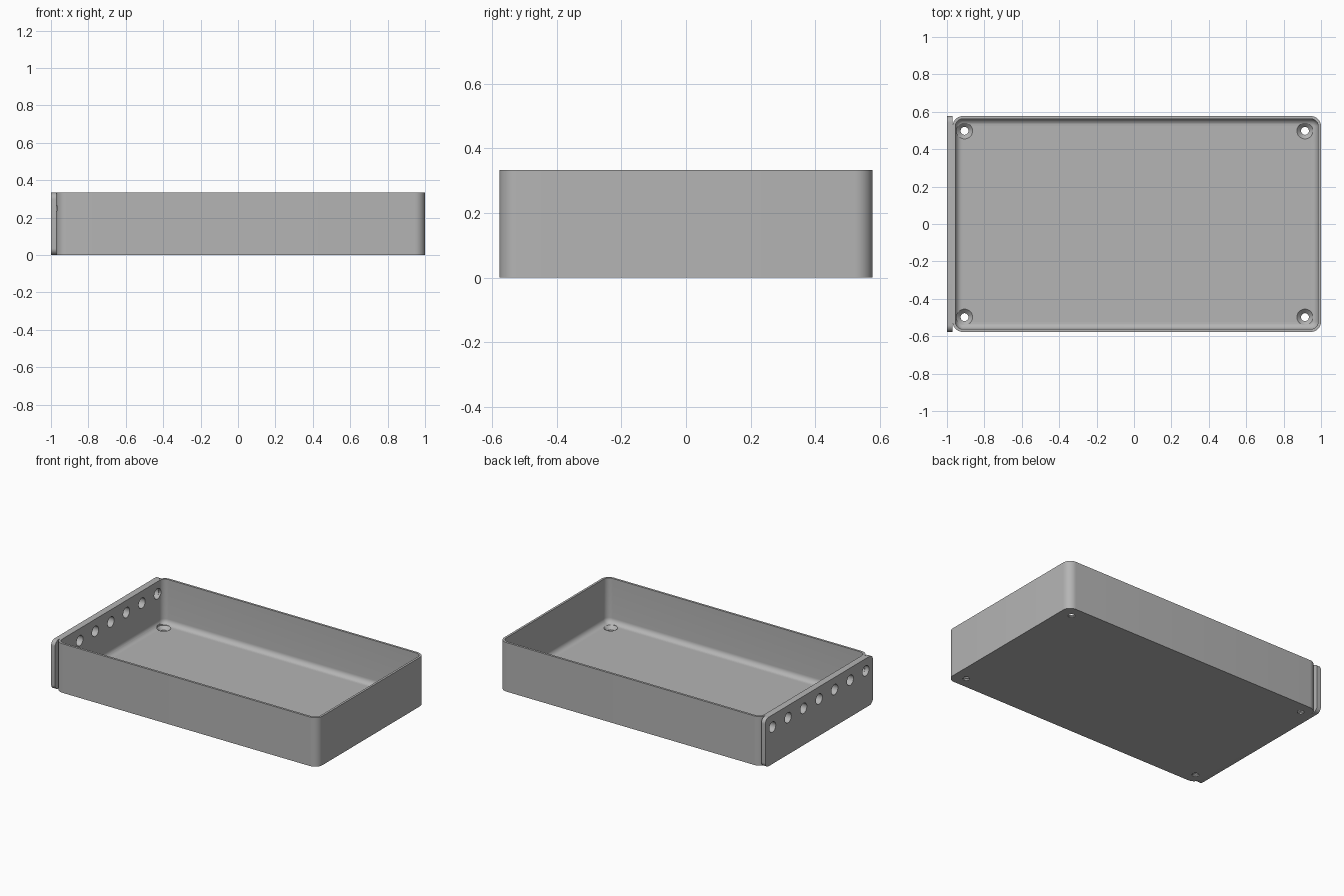
import bpy, bmesh, math
from mathutils import Matrix, Vector

if "Cube" in bpy.data.objects:
    bpy.data.objects.remove(bpy.data.objects["Cube"])

HEIGHT, HALF_Y = 0.333, 0.577
LEFT, RIGHT, PLATE_X = -0.97, 1.0, -1.0
WALL, FLOOR, FILLET, CORNER = 0.015, 0.03, 0.035, 0.055

grey = bpy.data.materials.new("grey plastic")
grey.use_nodes = True
colour = (0.46, 0.46, 0.46, 1)
grey.diffuse_color = colour
grey.node_tree.nodes["Principled BSDF"].inputs["Base Color"].default_value = colour


def rounded_rect(x0, x1, y0, y1, r, z, steps=10):
    """Loop of points round a rectangle with rounded corners."""
    corners = [(x1 - r, y1 - r), (x0 + r, y1 - r), (x0 + r, y0 + r), (x1 - r, y0 + r)]
    pts = []
    for quarter, (cx, cy) in enumerate(corners):
        for i in range(steps + 1):
            a = math.pi / 2 * (quarter + i / steps)
            pts.append(Vector((cx + r * math.cos(a), cy + r * math.sin(a), z)))
    return pts


def circle(r, z, n=32):
    return [Vector((r * math.cos(2 * math.pi * i / n), r * math.sin(2 * math.pi * i / n), z))
            for i in range(n)]


def loft(name, loops, matrix=Matrix()):
    """Closed solid through a stack of loops, capped at both ends."""
    bm = bmesh.new()
    rings = [[bm.verts.new(matrix @ p) for p in loop] for loop in loops]
    for a, b in zip(rings, rings[1:]):
        for i in range(len(a)):
            j = (i + 1) % len(a)
            bm.faces.new((a[i], a[j], b[j], b[i]))
    bm.faces.new(rings[0][::-1])
    bm.faces.new(rings[-1])
    bmesh.ops.recalc_face_normals(bm, faces=bm.faces)
    mesh = bpy.data.meshes.new(name)
    bm.to_mesh(mesh)
    bm.free()
    mesh.materials.append(grey)
    obj = bpy.data.objects.new(name, mesh)
    bpy.context.collection.objects.link(obj)
    return obj


def activate(obj):
    bpy.ops.object.select_all(action='DESELECT')
    obj.select_set(True)
    bpy.context.view_layer.objects.active = obj


def cut(obj, cutters):
    activate(obj)
    for cutter in cutters:
        mod = obj.modifiers.new("hole", 'BOOLEAN')
        mod.operation = 'DIFFERENCE'
        mod.solver = 'EXACT'
        mod.object = cutter
        bpy.ops.object.modifier_apply(modifier=mod.name)


# Tray: outer wall, rim, inner wall and a filleted floor
def tray_loop(inset, z):
    return rounded_rect(LEFT + inset, RIGHT - inset, -HALF_Y + inset, HALF_Y - inset,
                        CORNER - inset, z)


loops = [tray_loop(0, 0), tray_loop(0, HEIGHT), tray_loop(WALL, HEIGHT)]
for i in range(9):
    a = math.pi / 2 * i / 8
    loops.append(tray_loop(WALL + FILLET * (1 - math.cos(a)),
                           FLOOR + FILLET * (1 - math.sin(a))))
tray = loft("tray", loops)

# End plate: rounded panel standing against the left-hand wall
stand = Matrix(((0, 0, 1, 0), (1, 0, 0, 0), (0, 1, 0, 0), (0, 0, 0, 1)))
end_plate = loft("end_plate", [rounded_rect(-HALF_Y, HALF_Y, 0, HEIGHT, 0.035, x)
                               for x in (PLATE_X, LEFT)], stand)

# Countersunk screw holes in the floor corners
screw_cutters = []
for x in (-0.906, 0.914):
    for y in (-0.498, 0.498):
        profile = [(0.021, -0.02), (0.021, 0.008), (0.043, FLOOR), (0.043, 0.07)]
        screw_cutters.append(loft("screw_cutter", [circle(r, z) for r, z in profile],
                                  Matrix.Translation((x, y, 0))))

# Row of round holes through the end plate and the wall behind it
row_cutters = [loft("row_cutter", [circle(0.035, -1.05), circle(0.035, -0.93)],
                    Matrix.Translation((0, i / 6, 0.25)) @ stand) for i in range(-3, 4)]

cut(tray, screw_cutters + row_cutters)
cut(end_plate, row_cutters)
for cutter in screw_cutters + row_cutters:
    bpy.data.objects.remove(cutter)

for obj in (tray, end_plate):
    activate(obj)
    bpy.ops.object.shade_smooth_by_angle(angle=math.radians(30))
